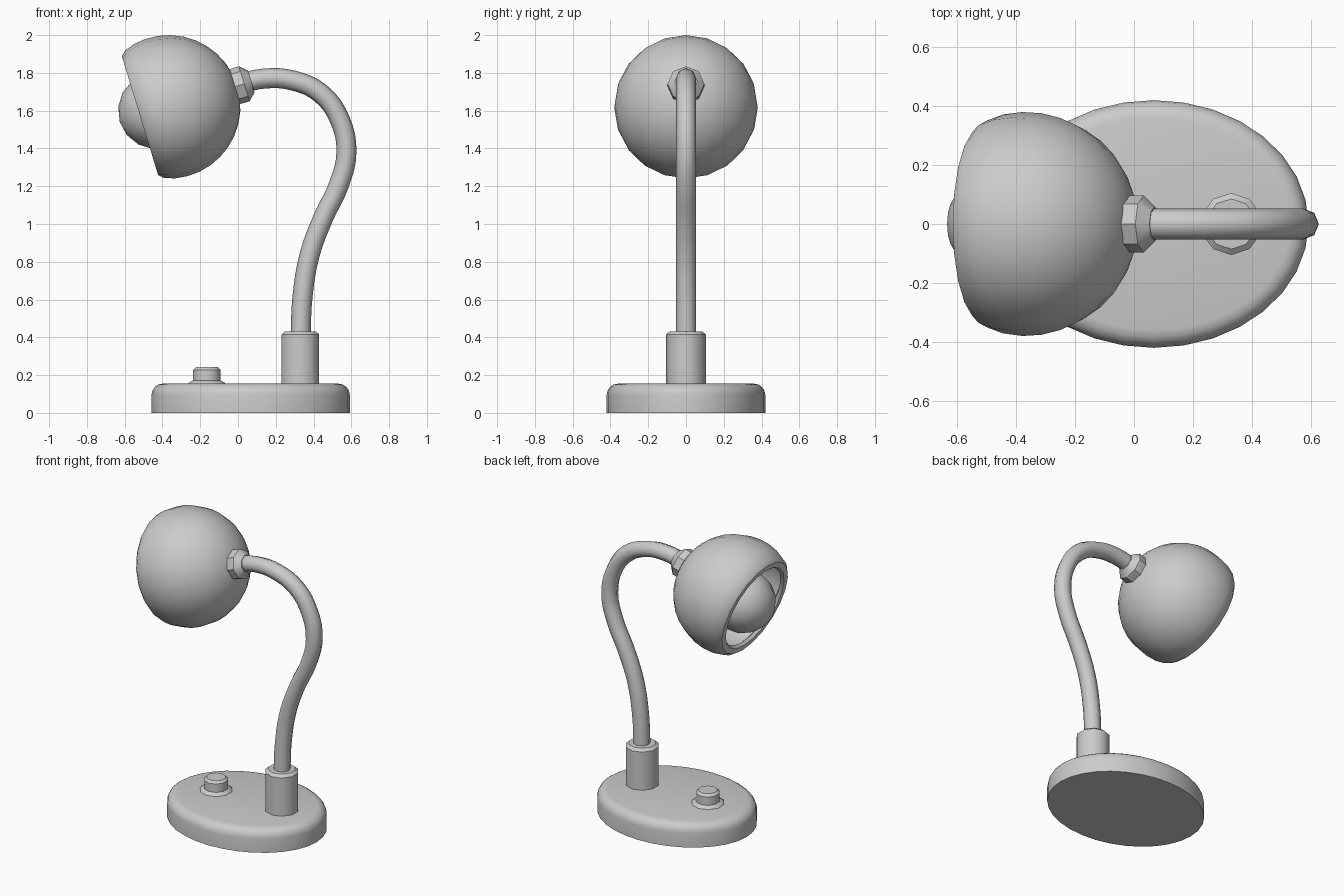
import bpy
import bmesh
from math import sin, cos, pi, radians
from mathutils import Matrix

if "Cube" in bpy.data.objects:
    bpy.data.objects.remove(bpy.data.objects["Cube"], do_unlink=True)

grey = bpy.data.materials.new("light_grey")
grey.use_nodes = True
grey.diffuse_color = (0.6, 0.6, 0.6, 1)
grey.node_tree.nodes["Principled BSDF"].inputs["Base Color"].default_value = grey.diffuse_color


def smooth(obj, angle):
    bpy.ops.object.select_all(action="DESELECT")
    obj.select_set(True)
    bpy.context.view_layer.objects.active = obj
    bpy.ops.object.shade_smooth_by_angle(angle=radians(angle))


def lathe(name, profile, sides, matrix, narrow=0.0, angle=40):
    """Spin (radius, height) pairs about z; narrow shortens the y radius."""
    bm = bmesh.new()
    rings = []
    for r, h in profile:
        turns = [2 * pi * i / sides for i in range(sides)]
        rings.append([bm.verts.new((r * sin(a), (r - narrow) * cos(a), h)) for a in turns])
    for low, high in zip(rings, rings[1:]):
        for i in range(sides):
            j = (i + 1) % sides
            bm.faces.new((low[i], low[j], high[j], high[i]))
    for ring, (r, h) in zip((rings[0], rings[-1]), (profile[0], profile[-1])):
        if r > 0:
            bm.faces.new(ring)
    bmesh.ops.remove_doubles(bm, verts=bm.verts[:], dist=0.0001)
    bmesh.ops.recalc_face_normals(bm, faces=bm.faces[:])
    mesh = bpy.data.meshes.new(name)
    bm.to_mesh(mesh)
    bm.free()
    mesh.materials.append(grey)
    obj = bpy.data.objects.new(name, mesh)
    bpy.context.collection.objects.link(obj)
    obj.matrix_world = matrix
    smooth(obj, angle)
    return obj


def arc(radius, start, end, steps, centre=0.0):
    """Profile points on a circle, angles in degrees from the +z pole."""
    angles = [radians(start + (end - start) * i / steps) for i in range(steps + 1)]
    return [(max(0.0, radius * sin(a)), centre + radius * cos(a)) for a in angles]


def at(x, z=0.0):
    return Matrix.Translation((x, 0, z))


# Oval base with a rounded top edge
edge = [(0.465 + r, 0.095 + h) for r, h in arc(0.06, 90, 0, 4)]
lathe("base", [(0.525, 0)] + edge, 32, at(0.067), narrow=0.105)

# Collar that holds the stem
lathe("stem_collar", [(0.105, 0.14), (0.105, 0.415), (0.085, 0.432)], 10, at(0.33))

# Push button on its sloped ring
lathe("button_ring", [(0.105, 0.15), (0.1, 0.16), (0.075, 0.172)], 10, at(-0.165))
lathe("button", [(0.076, 0.15), (0.076, 0.228), (0.06, 0.243)], 10, at(-0.165))

# Curved stem
path = [(0.331, 0.4), (0.342, 0.62), (0.38, 0.84), (0.45, 1.03), (0.535, 1.21),
        (0.574, 1.38), (0.54, 1.55), (0.44, 1.69), (0.29, 1.76), (0.14, 1.77), (0.01, 1.742)]
curve = bpy.data.curves.new("stem", "CURVE")
curve.dimensions = "3D"
curve.bevel_depth = 0.053
curve.bevel_resolution = 2
curve.resolution_u = 4
curve.use_fill_caps = True
spline = curve.splines.new("BEZIER")
spline.bezier_points.add(len(path) - 1)
for point, (x, z) in zip(spline.bezier_points, path):
    point.co = (x, 0, z)
    point.handle_left_type = point.handle_right_type = "AUTO"
curve.materials.append(grey)
stem = bpy.data.objects.new("stem", curve)
bpy.context.collection.objects.link(stem)
bpy.ops.object.select_all(action="DESELECT")
stem.select_set(True)
bpy.context.view_layer.objects.active = stem
bpy.ops.object.convert(target="MESH")
smooth(bpy.context.view_layer.objects.active, 60)

# Lamp head: local z runs from the opening to the joint
head = at(-0.367, 1.62) @ Matrix.Rotation(radians(73), 4, "Y")
lip = [(0.352, -0.135), (0.328, -0.159), (0.29, -0.159), (0.278, -0.14)]
lathe("shade", arc(0.38, 0, 102, 10) + lip + arc(0.33, 112, 0, 9), 20, head)
lathe("bulb", arc(0.203, 0, 180, 8, -0.068), 12, head, angle=60)
lathe("bulb_socket", [(0.08, 0.08), (0.08, 0.34)], 12, head)
lathe("head_joint", [(0.088, 0.34), (0.097, 0.375), (0.097, 0.418), (0.06, 0.457)], 8, head)
